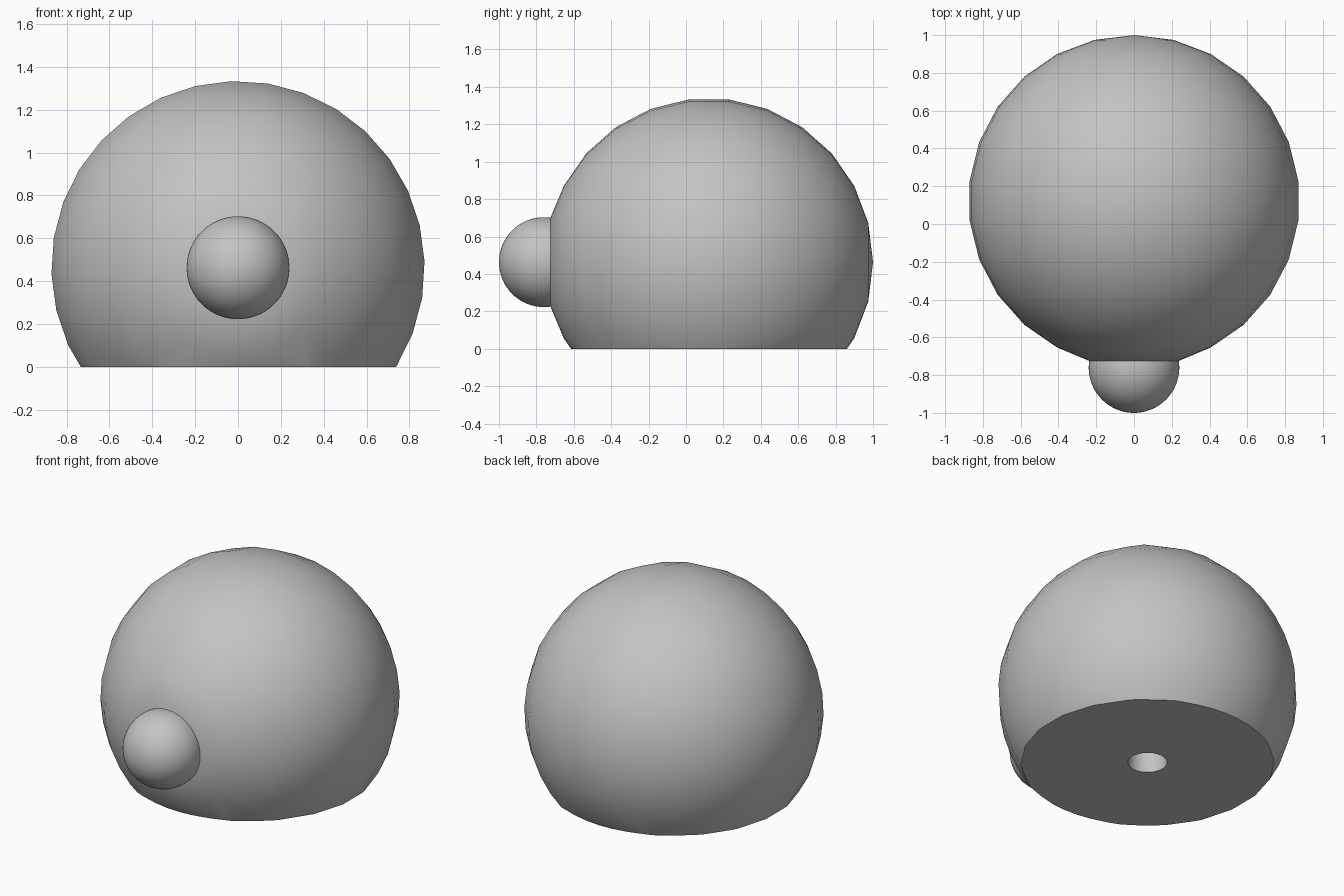
import bpy, bmesh, math
from mathutils import Matrix, Vector

if "Cube" in bpy.data.objects:
    bpy.data.objects.remove(bpy.data.objects["Cube"], do_unlink=True)

GREY = (0.55, 0.55, 0.55, 1.0)
mat = bpy.data.materials.new("plain_grey")
mat.use_nodes = True
mat.diffuse_color = GREY
mat.node_tree.nodes["Principled BSDF"].inputs["Base Color"].default_value = GREY

RADIUS, CENTRE = 0.877, Vector((0, 0.123, 0.463))
NOSE_RADIUS, NOSE_Y = 0.24, -0.76
HOLE_RADIUS, HOLE_DEPTH = 0.114, 0.4


def sphere(bm, segments, rings, radius, centre, twist=0.0):
    """Add a sphere whose poles lie along y."""
    m = (Matrix.Translation(centre) @ Matrix.Rotation(twist, 4, 'Y')
         @ Matrix.Rotation(math.pi / 2, 4, 'X'))
    bmesh.ops.create_uvsphere(bm, u_segments=segments, v_segments=rings,
                              radius=radius, matrix=m)


def finish(bm, name):
    """Turn the mesh into a smooth-shaded grey object with sharp rims."""
    bmesh.ops.recalc_face_normals(bm, faces=bm.faces[:])
    mesh = bpy.data.meshes.new(name)
    bm.to_mesh(mesh)
    bm.free()
    mesh.materials.append(mat)
    ob = bpy.data.objects.new(name, mesh)
    bpy.context.collection.objects.link(ob)
    bpy.ops.object.select_all(action='DESELECT')
    ob.select_set(True)
    bpy.context.view_layer.objects.active = ob
    bpy.ops.object.shade_smooth_by_angle(angle=math.radians(30))
    return ob


# Round body
bm = bmesh.new()
sphere(bm, 32, 13, RADIUS, CENTRE, math.radians(-2))

# Flat seat for the nose: replace the front pole by a slightly wider cap
pole = min(bm.verts, key=lambda v: v.co.y)
rim = [e.other_vert(pole) for e in pole.link_edges]
bmesh.ops.dissolve_verts(bm, verts=[pole])
for v in rim:
    offset = (v.co - CENTRE) * Vector((1, 0, 1))
    offset.length = NOSE_RADIUS * 0.985
    v.co = Vector((0, -0.725, CENTRE.z)) + offset

# Flat base with a round socket
bmesh.ops.bisect_plane(bm, geom=bm.verts[:] + bm.edges[:] + bm.faces[:],
                       plane_co=(0, 0, 0), plane_no=(0, 0, 1), clear_inner=True)
outer = [e for e in bm.edges if e.is_boundary]
circle = bmesh.ops.create_circle(bm, cap_ends=False, segments=32, radius=HOLE_RADIUS,
                                 matrix=Matrix.Translation((0, CENTRE.y, 0)))["verts"]
inner = list({e for v in circle for e in v.link_edges})
bmesh.ops.triangle_fill(bm, use_beauty=True, edges=outer + inner, normal=(0, 0, -1))
wall = bmesh.ops.extrude_edge_only(bm, edges=inner)["geom"]
top = [g for g in wall if isinstance(g, bmesh.types.BMVert)]
bmesh.ops.translate(bm, verts=top, vec=(0, 0, HOLE_DEPTH))
bmesh.ops.contextual_create(bm, geom=[g for g in wall if isinstance(g, bmesh.types.BMEdge)
                                      and all(v in top for v in g.verts)])
finish(bm, "body")

# Ball nose
bm = bmesh.new()
sphere(bm, 64, 32, NOSE_RADIUS, Vector((0, NOSE_Y, CENTRE.z)))
finish(bm, "nose")
